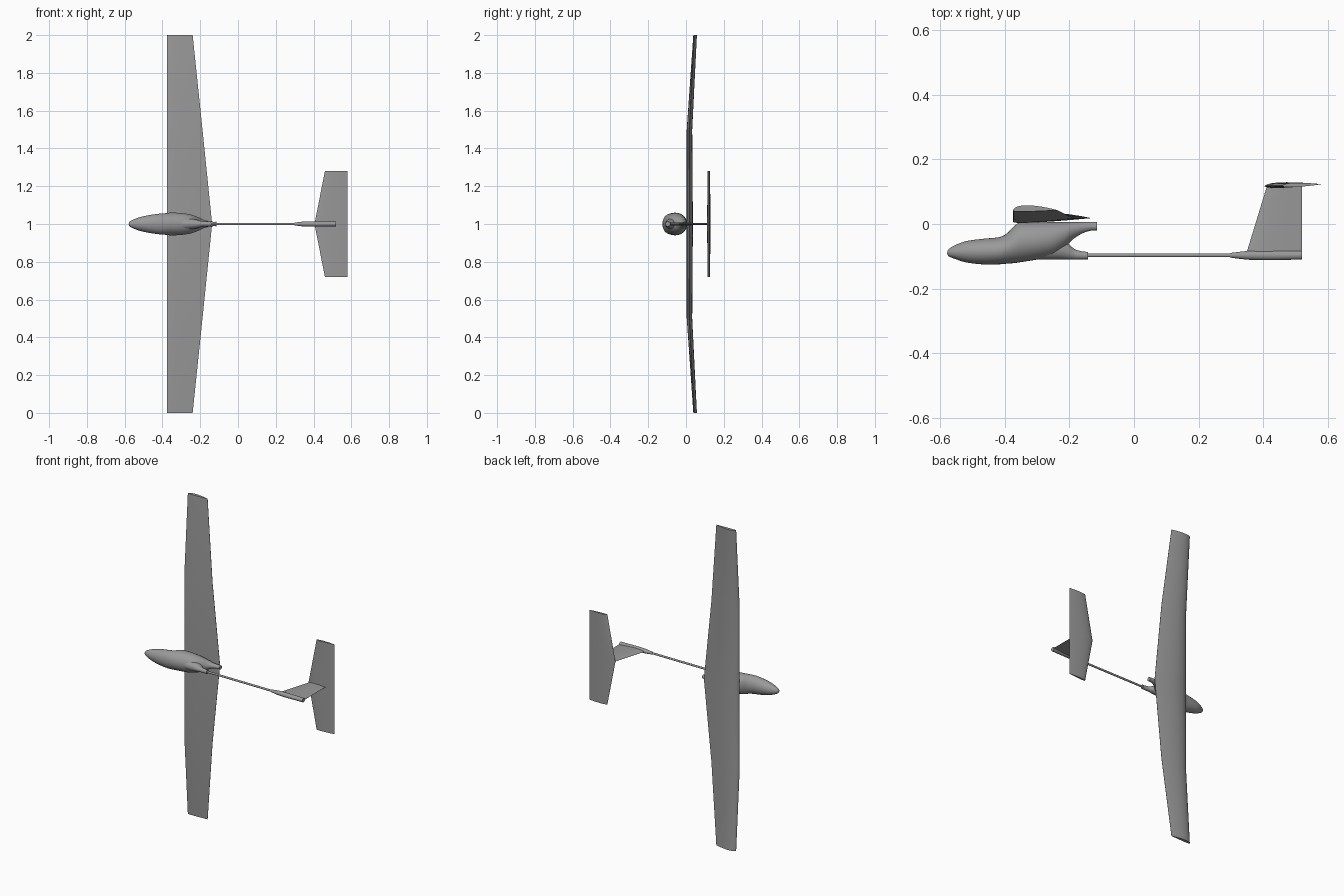
import bpy, bmesh, math

if "Cube" in bpy.data.objects:
    bpy.data.objects.remove(bpy.data.objects["Cube"])

MID = 1.0  # the centre plane of the glider is z = 1

grey = bpy.data.materials.new("dark_grey")
grey.diffuse_color = (0.32, 0.32, 0.32, 1)
grey.use_nodes = True
grey.node_tree.nodes["Principled BSDF"].inputs["Base Color"].default_value = grey.diffuse_color


def loft(name, rings, angle=35):
    """Skin a list of equal-length point rings and cap both ends."""
    bm = bmesh.new()
    vs = [[bm.verts.new(p) for p in r] for r in rings]
    n = len(rings[0])
    for a, b in zip(vs, vs[1:]):
        for i in range(n):
            j = (i + 1) % n
            bm.faces.new((a[i], a[j], b[j], b[i]))
    bm.faces.new(vs[0])
    bm.faces.new(vs[-1])
    bmesh.ops.recalc_face_normals(bm, faces=bm.faces)
    me = bpy.data.meshes.new(name)
    bm.to_mesh(me)
    bm.free()
    me.materials.append(grey)
    ob = bpy.data.objects.new(name, me)
    bpy.context.collection.objects.link(ob)
    bpy.ops.object.select_all(action='DESELECT')
    ob.select_set(True)
    bpy.context.view_layer.objects.active = ob
    bpy.ops.object.shade_smooth_by_angle(angle=math.radians(angle))
    return ob


def smooth(st, sub=4):
    """Catmull-Rom refinement of a station table."""
    out = []
    for i in range(len(st) - 1):
        p0, p1, p2, p3 = st[max(i - 1, 0)], st[i], st[i + 1], st[min(i + 2, len(st) - 1)]
        for k in range(sub):
            t = k / sub
            out.append([0.5 * (2 * b + (c - a) * t + (2 * a - 5 * b + 4 * c - d) * t * t
                        + (3 * b - a - 3 * c + d) * t ** 3)
                        for a, b, c, d in zip(p0, p1, p2, p3)])
    return out + [list(st[-1])]


def body(name, stations, n=32):
    """Oval body along x: stations are (x, y bottom, y top, half width)."""
    rings = []
    for x, lo, hi, w in smooth(stations):
        rings.append([(x, (lo + hi) / 2 + (hi - lo) / 2 * math.sin(2 * math.pi * i / n),
                       MID + w * math.cos(2 * math.pi * i / n)) for i in range(n)])
    return loft(name, rings)


def airfoil(le, te, thick, up, n=14):
    """Section as (x, y) between two points; 'up' is the share above the chord."""
    def f(t):  # half-thickness curve scaled to a peak of about 1
        return 2 * (1.4845 * math.sqrt(t) - 0.63 * t - 1.758 * t * t
                    + 1.4215 * t ** 3 - 0.5075 * t ** 4) + 0.03 * t
    ts = [(1 - math.cos(math.pi * i / n)) / 2 for i in range(n + 1)]
    path = [(t, up) for t in reversed(ts)] + [(t, up - 1) for t in ts[1:]]
    return [(le[0] + (te[0] - le[0]) * t, le[1] + (te[1] - le[1]) * t + thick * f(t) * s)
            for t, s in path]


def surface(name, half, up):
    """Mirrored wing: half is a list of (span, le, te, thickness)."""
    full = [(-s, *r) for s, *r in reversed(half) if s > 0] + half
    return loft(name, [[(x, y, MID + s) for x, y in airfoil(le, te, th, up)]
                       for s, le, te, th in full], 30)


# main wing: flat centre panel, raised outer panels
surface("main_wing", [
    (0.0, (-0.375, 0.006), (-0.137, 0.018), 0.031),
    (0.5, (-0.375, 0.006), (-0.188, 0.017), 0.027),
    (1.0, (-0.375, 0.041), (-0.24, 0.043), 0.019)], 0.85)

# tailplane on top of the fin
surface("tailplane", [
    (0.0, (0.405, 0.117), (0.579, 0.123), 0.017),
    (0.28, (0.46, 0.118), (0.579, 0.123), 0.013)], 0.6)

# fuselage pod, running back into the upper wing mount
body("fuselage_pod", [
    (-0.579, -0.092, -0.089, 0.002), (-0.574, -0.1, -0.078, 0.012),
    (-0.555, -0.108, -0.066, 0.023), (-0.52, -0.119, -0.053, 0.036),
    (-0.47, -0.125, -0.046, 0.047), (-0.42, -0.125, -0.041, 0.054),
    (-0.395, -0.123, -0.03, 0.056), (-0.37, -0.121, -0.005, 0.059),
    (-0.35, -0.118, 0.005, 0.06), (-0.3, -0.11, 0.006, 0.058),
    (-0.25, -0.097, 0.006, 0.05), (-0.215, -0.073, 0.006, 0.038),
    (-0.19, -0.048, 0.006, 0.026), (-0.16, -0.029, 0.006, 0.015),
    (-0.135, -0.021, 0.006, 0.012), (-0.115, -0.02, 0.006, 0.012)])

# lower spur that holds the boom
body("boom_socket", [
    (-0.34, -0.108, -0.05, 0.03), (-0.29, -0.11, -0.05, 0.03),
    (-0.235, -0.11, -0.048, 0.026), (-0.205, -0.11, -0.06, 0.019),
    (-0.185, -0.11, -0.077, 0.014), (-0.16, -0.11, -0.085, 0.0125),
    (-0.142, -0.11, -0.086, 0.0125)])

# tail boom
body("tail_boom", [(-0.16, -0.103, -0.091, 0.006), (0.32, -0.103, -0.091, 0.006)])

# tail fairing under the fin
body("tail_fairing", [
    (0.298, -0.104, -0.09, 0.007), (0.32, -0.107, -0.087, 0.01),
    (0.36, -0.111, -0.083, 0.0135), (0.42, -0.112, -0.082, 0.0135),
    (0.52, -0.11, -0.083, 0.0125)])

# upright fin, symmetric section stacked along y
fin = []
for y, x0, th in [(-0.098, 0.346, 0.016), (0.118, 0.412, 0.011)]:
    fin.append([(x, y, MID + z) for x, z in airfoil((x0, 0), (0.521, 0), th, 0.5)])
loft("tail_fin", fin, 30)
